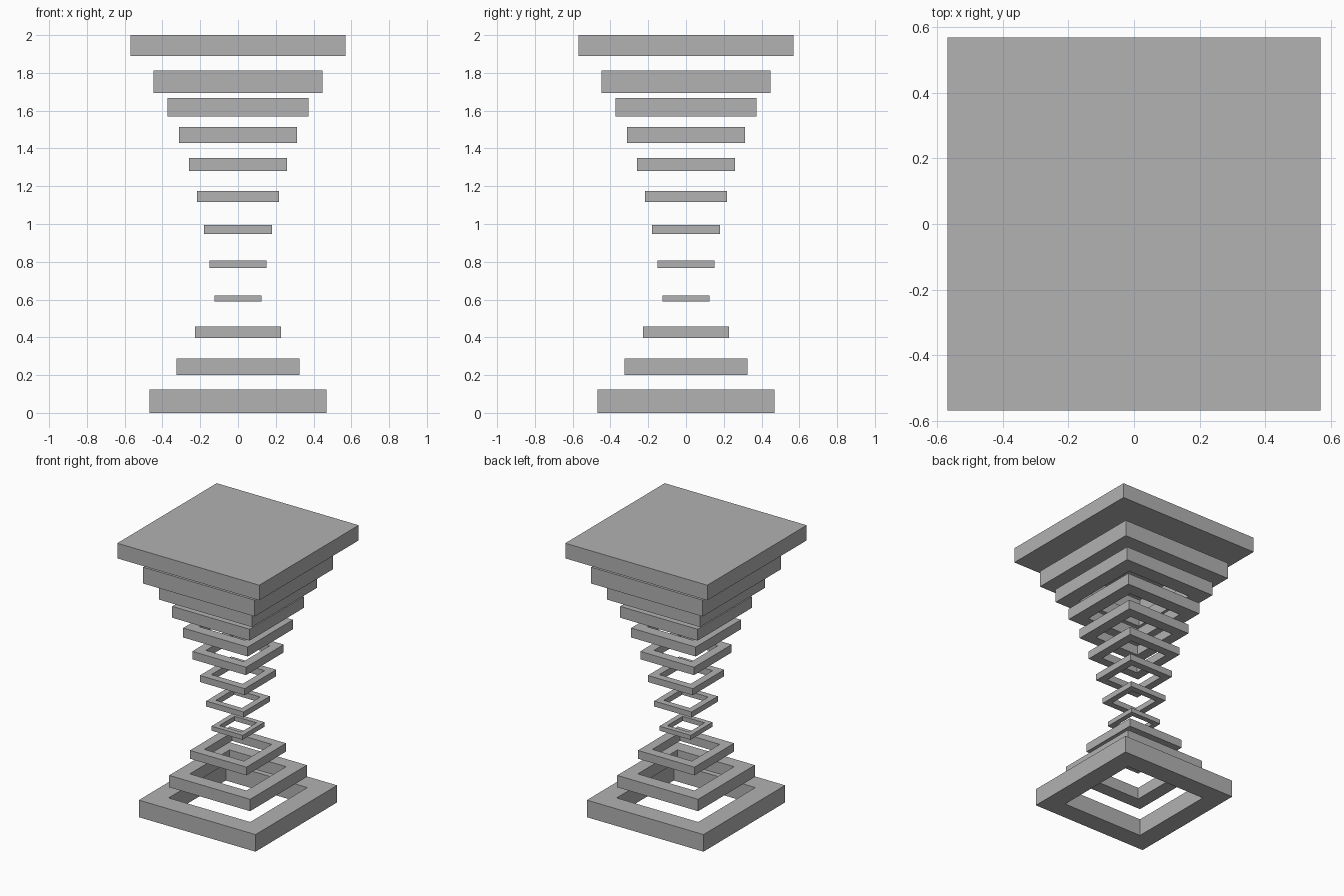
import bpy
import bmesh

cube = bpy.data.objects.get("Cube")
if cube:
    bpy.data.objects.remove(cube, do_unlink=True)

grey = bpy.data.materials.new("plain grey")
grey.use_nodes = True
colour = (0.445, 0.445, 0.445, 1)
grey.diffuse_color = colour
grey.node_tree.nodes["Principled BSDF"].inputs["Base Color"].default_value = colour

HOLE = 0.7       # opening width relative to the frame
THICK = 0.265    # frame height relative to its half width


def finish(name, bm):
    bmesh.ops.recalc_face_normals(bm, faces=bm.faces)
    mesh = bpy.data.meshes.new(name)
    bm.to_mesh(mesh)
    bm.free()
    mesh.materials.append(grey)
    obj = bpy.data.objects.new(name, mesh)
    bpy.context.collection.objects.link(obj)
    return obj


def square_frame(name, half, z):
    """Square ring: a rectangular section swept round four corners."""
    h = half * THICK / 2
    inner = half * HOLE
    section = [(half, -h), (half, h), (inner, h), (inner, -h)]
    bm = bmesh.new()
    loops = [[bm.verts.new((sx * r, sy * r, dz)) for r, dz in section]
             for sx, sy in ((1, 1), (-1, 1), (-1, -1), (1, -1))]
    for i in range(4):
        a, b = loops[i], loops[(i + 1) % 4]
        for j in range(4):
            k = (j + 1) % 4
            bm.faces.new((a[j], b[j], b[k], a[k]))
    finish(name, bm).location.z = z


# Base frames, shrinking upwards
for i, (half, z) in enumerate([(0.468, 0.062), (0.325, 0.244), (0.227, 0.427)]):
    square_frame(f"base_frame_{i + 1}", half, z)

# Upper frames, each 1.2 times wider than the one below
heights = [0.605, 0.787, 0.972, 1.146, 1.315, 1.471, 1.618, 1.753]
for i, z in enumerate(heights):
    square_frame(f"upper_frame_{i + 1}", 0.125 * 1.2 ** i, z)

# Solid table top
bm = bmesh.new()
bmesh.ops.create_cube(bm, size=1)
bmesh.ops.scale(bm, vec=(1.14, 1.14, 0.11), verts=bm.verts)
finish("table_top", bm).location.z = 1.945
